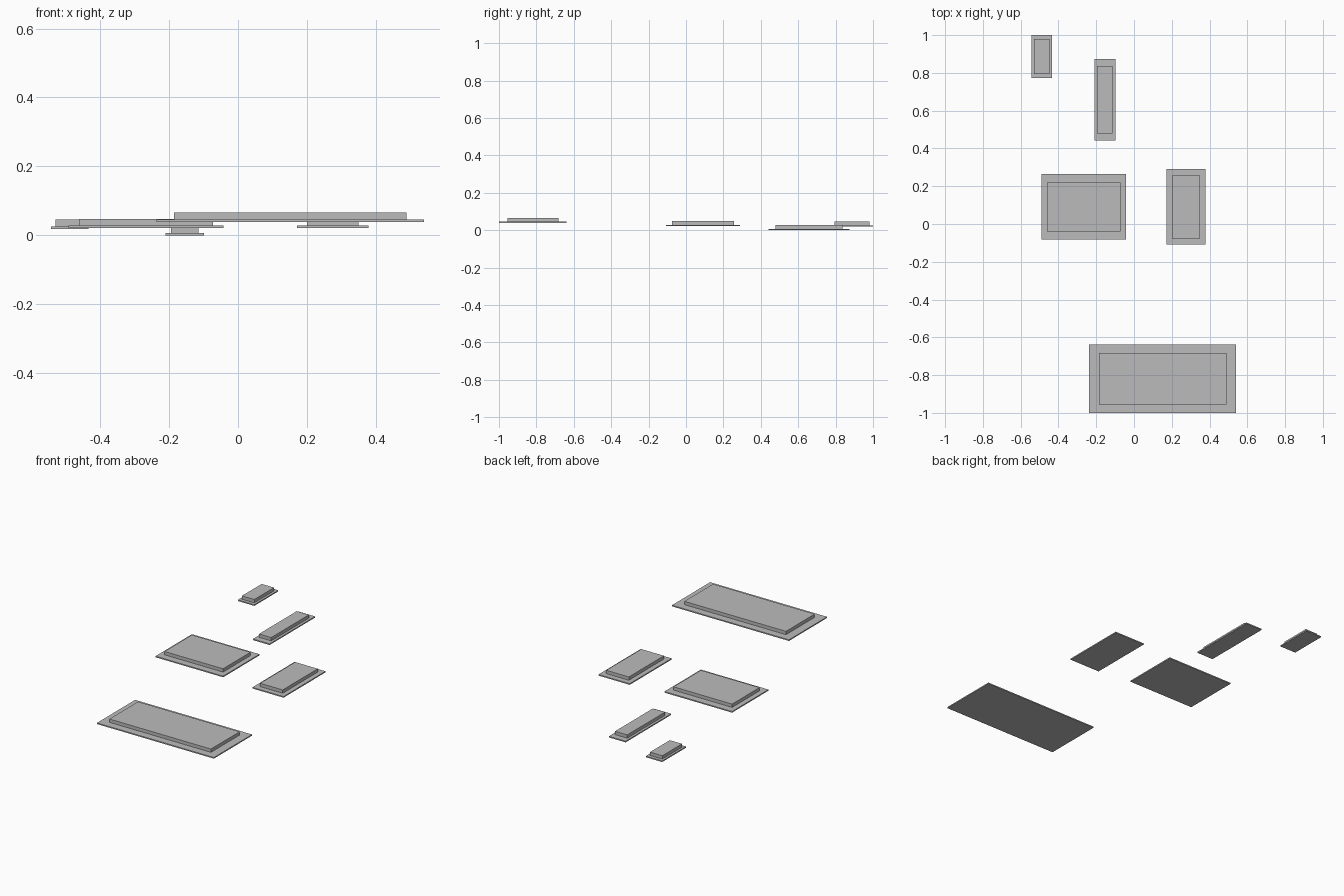
import bpy

cube = bpy.data.objects.get("Cube")
if cube:
    bpy.data.objects.remove(cube, do_unlink=True)

grey = bpy.data.materials.new("plain_grey")
grey.use_nodes = True
colour = (0.5, 0.5, 0.5, 1)
grey.diffuse_color = colour
grey.node_tree.nodes["Principled BSDF"].inputs["Base Color"].default_value = colour


def box(name, x0, x1, y0, y1, z0, z1):
    """Axis-aligned box between two corners."""
    bpy.ops.mesh.primitive_cube_add(size=1)
    ob = bpy.context.object
    ob.name = name
    ob.location = ((x0 + x1) / 2, (y0 + y1) / 2, (z0 + z1) / 2)
    ob.scale = (x1 - x0, y1 - y0, z1 - z0)
    bpy.ops.object.transform_apply(location=False, rotation=False, scale=True)
    ob.data.materials.append(grey)


def stepped_slab(name, outer, inner, z):
    """Thin base plate with a smaller raised block on it."""
    box(name + "_base", *outer, z, z + 0.007)
    box(name + "_block", *inner, z + 0.007, z + 0.027)


# Large slab at the front
stepped_slab("front_slab", (-0.237, 0.54, -1, -0.638), (-0.186, 0.489, -0.955, -0.683), 0.039)
# Two slabs in the middle
stepped_slab("middle_right_slab", (-0.491, -0.042, -0.081, 0.264), (-0.461, -0.072, -0.039, 0.221), 0.021)
stepped_slab("middle_left_slab", (0.171, 0.378, -0.108, 0.29), (0.2, 0.35, -0.076, 0.257), 0.021)
# Two narrow slabs at the back
stepped_slab("back_narrow_slab", (-0.21, -0.099, 0.441, 0.873), (-0.195, -0.114, 0.478, 0.836), 0)
stepped_slab("back_small_slab", (-0.542, -0.433, 0.773, 1), (-0.529, -0.447, 0.793, 0.98), 0.019)
